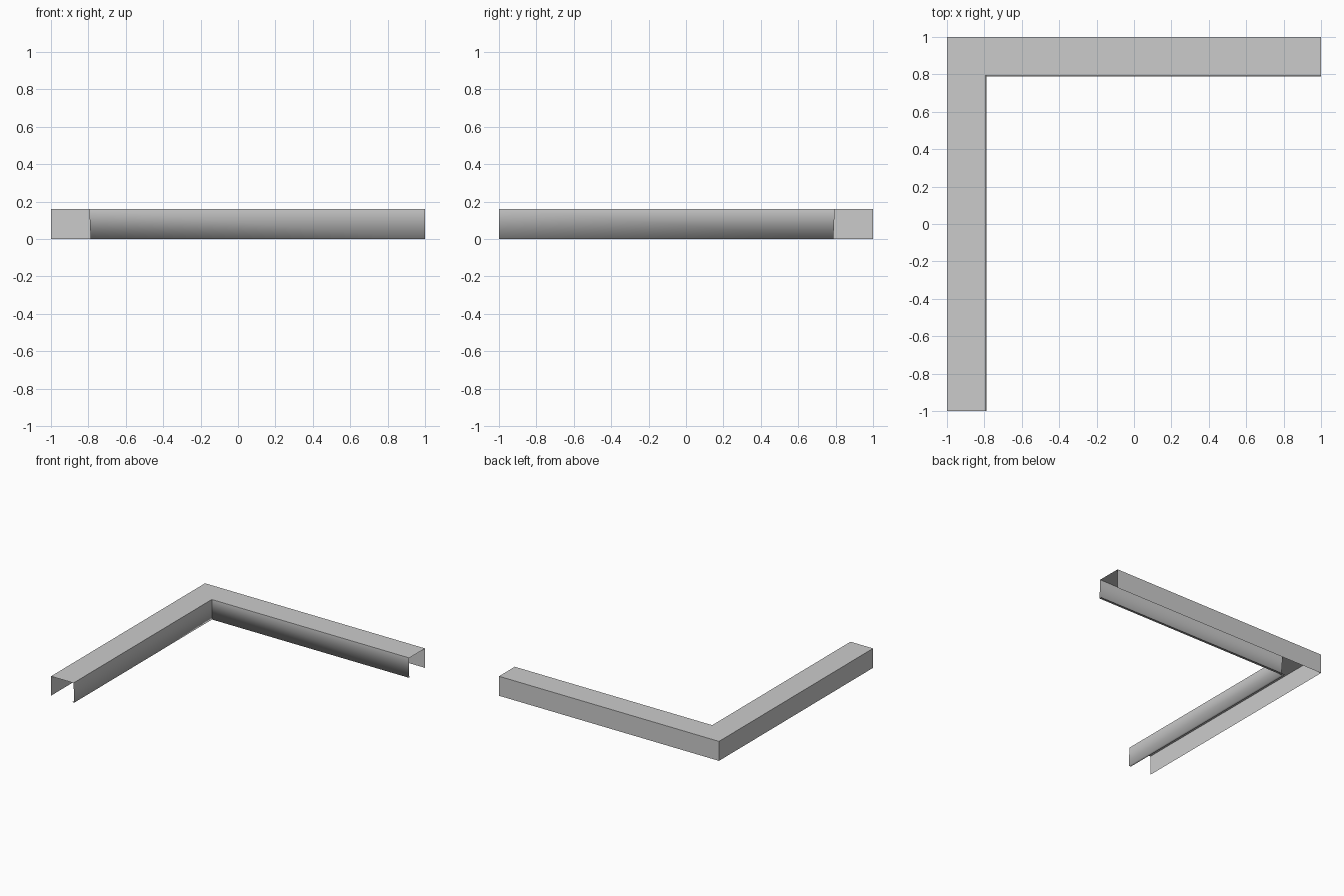
import bpy
import bmesh

cube = bpy.data.objects.get("Cube")
if cube:
    bpy.data.objects.remove(cube, do_unlink=True)

# Single painted-metal colour
metal = bpy.data.materials.new("light_grey_metal")
metal.use_nodes = True
grey = (0.6, 0.6, 0.6, 1.0)
metal.diffuse_color = grey
metal.node_tree.nodes["Principled BSDF"].inputs["Base Color"].default_value = grey

# Channel section: distance in from the outer side, height
HEIGHT = 0.16
section = [(0, 0), (0, HEIGHT), (0.205, HEIGHT), (0.212, 0), (0.192, 0)]

# Sweep the open section along two arms that meet in a mitre
bm = bmesh.new()
rows = []
for d, z in section:
    path = [(d - 1, -1), (d - 1, 1 - d), (1, 1 - d)]
    rows.append([bm.verts.new((x, y, z)) for x, y in path])

# Faces wind so that normals point out of the channel
for low, high in zip(rows, rows[1:]):
    for i in range(2):
        face = bm.faces.new((low[i], high[i], high[i + 1], low[i + 1]))
        face.smooth = True

# Keep the folds and mitre crisp; only the bottom lip rolls softly
lip_fold = set(rows[3])
for edge in bm.edges:
    edge.smooth = all(v in lip_fold for v in edge.verts)

mesh = bpy.data.meshes.new("corner_channel")
bm.to_mesh(mesh)
bm.free()
mesh.materials.append(metal)
channel = bpy.data.objects.new("corner_channel", mesh)
bpy.context.collection.objects.link(channel)
